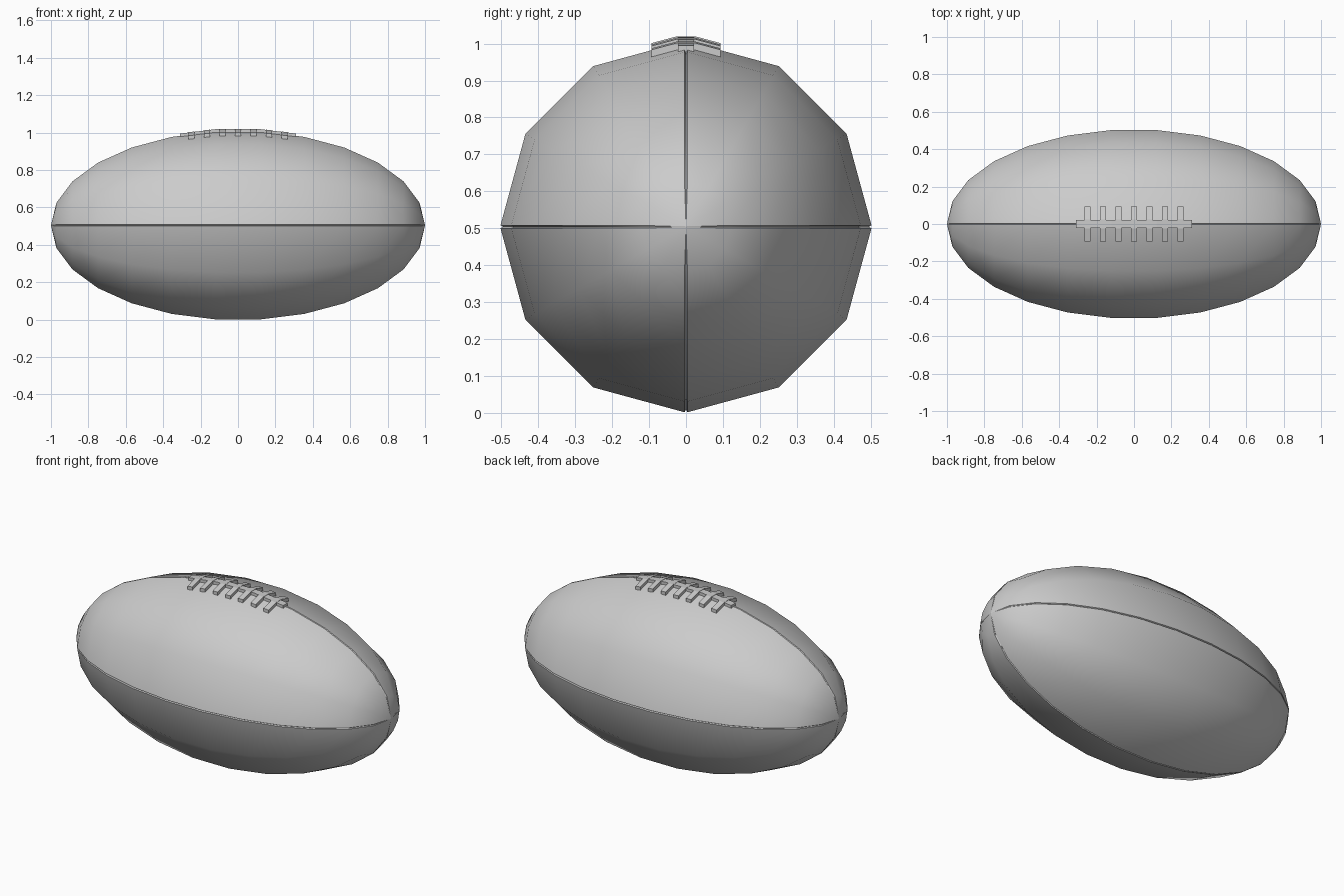
import bpy, bmesh
from math import sin, cos, pi

if "Cube" in bpy.data.objects:
    bpy.data.objects.remove(bpy.data.objects["Cube"])

R, CZ = 0.506, 0.504          # ball radius, centre height
RINGS, GROOVE = 13, 0.004


def finish(name, bm):
    bmesh.ops.recalc_face_normals(bm, faces=bm.faces)
    me = bpy.data.meshes.new(name)
    bm.to_mesh(me)
    bm.free()
    ob = bpy.data.objects.new(name, me)
    bpy.context.collection.objects.link(ob)
    return ob


# Ball: twelve-sided ellipsoid whose four panels meet in narrow grooves
def ball():
    bm = bmesh.new()
    rings = []
    for i in range(1, RINGS):
        t = pi * i / RINGS
        r, ring = R * sin(t), []
        d = GROOVE / r
        for q in range(4):
            a = q * pi / 2
            for off, rr in ((0, r - 0.007), (d, r), (pi / 6, r), (pi / 3, r), (pi / 2 - d, r)):
                ring.append(bm.verts.new((cos(t), rr * cos(a + off), CZ + rr * sin(a + off))))
        rings.append(ring)
    n = len(rings[0])
    for A, B in zip(rings, rings[1:]):
        for j in range(n):
            k = (j + 1) % n
            bm.faces.new((A[j], A[k], B[k], B[j]))
            if j % 5 in (0, 1, 4):
                bm.edges.get((A[j], B[j])).smooth = False
    for ring, x in ((rings[0], 1), (rings[-1], -1)):
        tip = bm.verts.new((x, 0, CZ))
        for j in range(n):
            bm.faces.new((ring[j], ring[(j + 1) % n], tip))
        for j in range(n):
            if j % 5 in (0, 1, 4):
                bm.edges.get((ring[j], tip)).smooth = False
    for f in bm.faces:
        f.smooth = True
    finish("ball", bm)


# Height of the faceted top surface
def surface(x, y):
    pts = [(cos(pi * i / RINGS), R * sin(pi * i / RINGS)) for i in range(RINGS + 1)]
    for (x1, r1), (x0, r0) in zip(pts, pts[1:]):
        if x0 <= x <= x1:
            r = r0 + (r1 - r0) * (x - x0) / (x1 - x0)
            return CZ + r - abs(y) * 0.268


# Closed strip that follows the surface between given x and y stations
def add_strip(bm, xs, ys, lift, sink):
    def grid(dz):
        return [[bm.verts.new((x, y, surface(x, max(abs(y), 0.022)) + dz)) for y in ys] for x in xs]
    top, bot = grid(lift), grid(-sink)
    nx, ny = len(xs), len(ys)
    for i in range(nx - 1):
        for j in range(ny - 1):
            for g in (top, bot):
                bm.faces.new((g[i][j], g[i + 1][j], g[i + 1][j + 1], g[i][j + 1]))
    for i in range(nx - 1):
        for j in (0, ny - 1):
            bm.faces.new((top[i][j], top[i + 1][j], bot[i + 1][j], bot[i][j]))
    for j in range(ny - 1):
        for i in (0, nx - 1):
            bm.faces.new((top[i][j], top[i][j + 1], bot[i][j + 1], bot[i][j]))


ball()

# Long lace along the top seam
bm = bmesh.new()
add_strip(bm, [-0.31, -0.22, -0.12, 0, 0.12, 0.22, 0.31], [-0.021, 0.021], 0.018, 0.004)
finish("long_lace", bm)

# Seven cross laces
bm = bmesh.new()
for i in range(-3, 4):
    x = i * 0.083
    add_strip(bm, [x - 0.016, x + 0.016], [-0.094, -0.06, -0.024, 0.024, 0.06, 0.094], 0.020, 0.004)
finish("cross_laces", bm)
